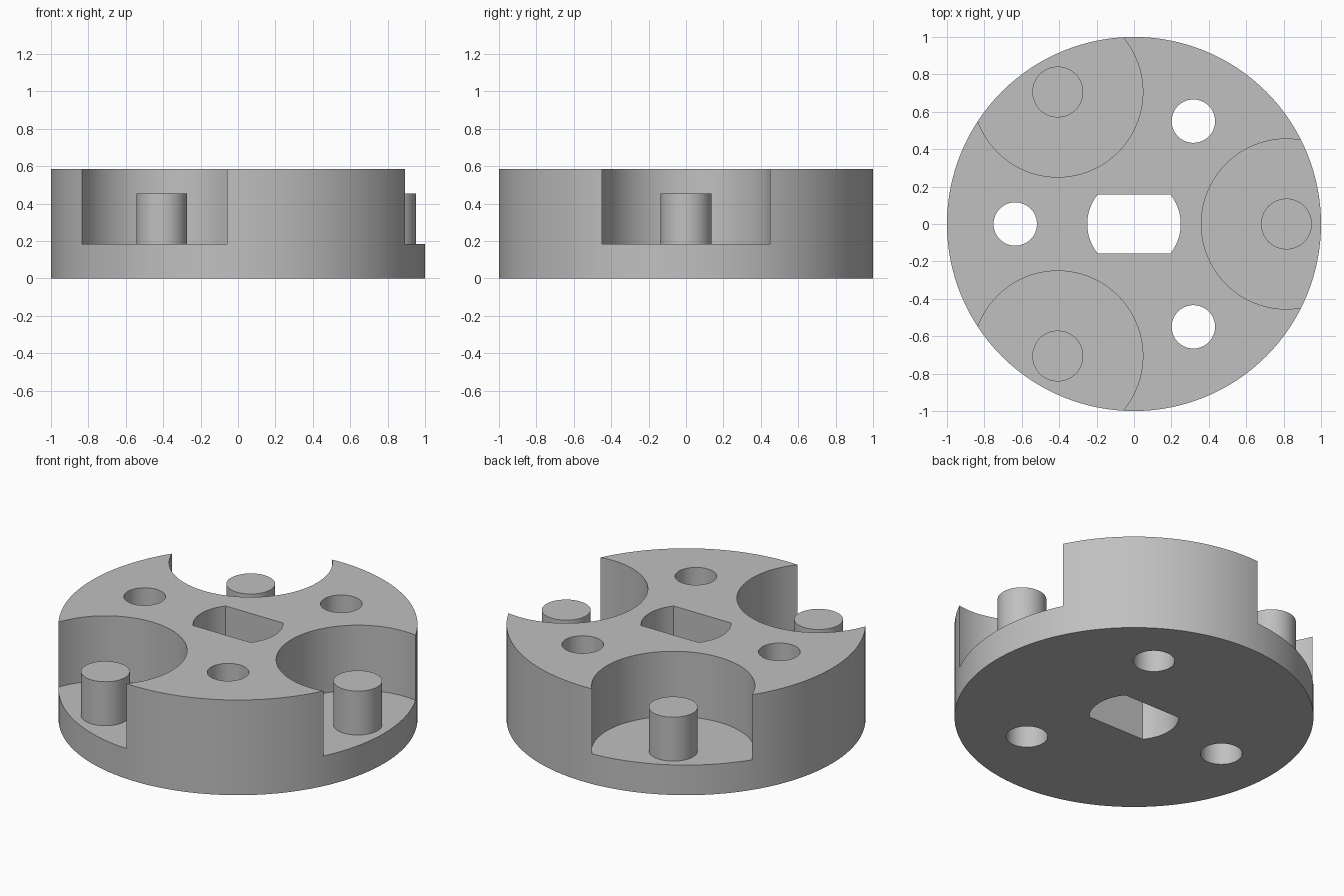
import bpy
import bmesh
from math import asin, cos, pi, radians, sin

if "Cube" in bpy.data.objects:
    bpy.data.objects.remove(bpy.data.objects["Cube"], do_unlink=True)

HEIGHT = 0.585
FLOOR = 0.185
PIN_TOP = 0.455
ORBIT = 0.815

grey = bpy.data.materials.new("plain grey")
grey.use_nodes = True
grey.diffuse_color = (0.53, 0.53, 0.53, 1)
grey.node_tree.nodes["Principled BSDF"].inputs["Base Color"].default_value = grey.diffuse_color


def arc(radius, start, end, steps):
    return [(radius * cos(start + (end - start) * i / steps),
             radius * sin(start + (end - start) * i / steps)) for i in range(steps + 1)]


def prism(name, outline, bottom, top, centre=(0, 0)):
    """Extrude a flat outline straight up."""
    bm = bmesh.new()
    face = bm.faces.new([bm.verts.new((x + centre[0], y + centre[1], bottom)) for x, y in outline])
    grown = bmesh.ops.extrude_face_region(bm, geom=[face])["geom"]
    bmesh.ops.translate(bm, vec=(0, 0, top - bottom),
                        verts=[v for v in grown if isinstance(v, bmesh.types.BMVert)])
    bmesh.ops.recalc_face_normals(bm, faces=bm.faces)
    mesh = bpy.data.meshes.new(name)
    bm.to_mesh(mesh)
    bm.free()
    mesh.materials.append(grey)
    obj = bpy.data.objects.new(name, mesh)
    bpy.context.collection.objects.link(obj)
    return obj


def cylinder(name, radius, bottom, top, centre=(0, 0), sides=64):
    return prism(name, arc(radius, 0, 2 * pi, sides)[:-1], bottom, top, centre)


def polar(radius, degrees):
    return radius * cos(radians(degrees)), radius * sin(radians(degrees))


def activate(obj):
    bpy.ops.object.select_all(action="DESELECT")
    obj.select_set(True)
    bpy.context.view_layer.objects.active = obj


def cut(target, cutter):
    mod = target.modifiers.new("cut", "BOOLEAN")
    mod.operation = "DIFFERENCE"
    mod.solver = "EXACT"
    mod.object = cutter
    activate(target)
    bpy.ops.object.modifier_apply(modifier=mod.name)
    bpy.data.objects.remove(cutter, do_unlink=True)


# Round body
body = cylinder("hub_body", 1, 0, HEIGHT, sides=128)
parts = [body]

# Three pockets with upright pins, and three through holes between them
for i in range(3):
    angle = 120 * i
    spot = polar(ORBIT, angle)
    cut(body, cylinder("pocket_cutter", 0.455, FLOOR, 1, spot, 96))
    cut(body, cylinder("hole_cutter", 0.116, -1, 1, polar(0.635, angle + 60)))
    parts.append(cylinder(f"pin_{i + 1}", 0.136, FLOOR - 0.05, PIN_TOP, spot))

# Central shaft slot: a circle with two flats
half = asin(0.157 / 0.25)
slot = arc(0.25, -half, half, 16) + arc(0.25, pi - half, pi + half, 16)
cut(body, prism("slot_cutter", slot, -1, 1))

for part in parts:
    activate(part)
    bpy.ops.object.shade_smooth_by_angle(angle=radians(30))
